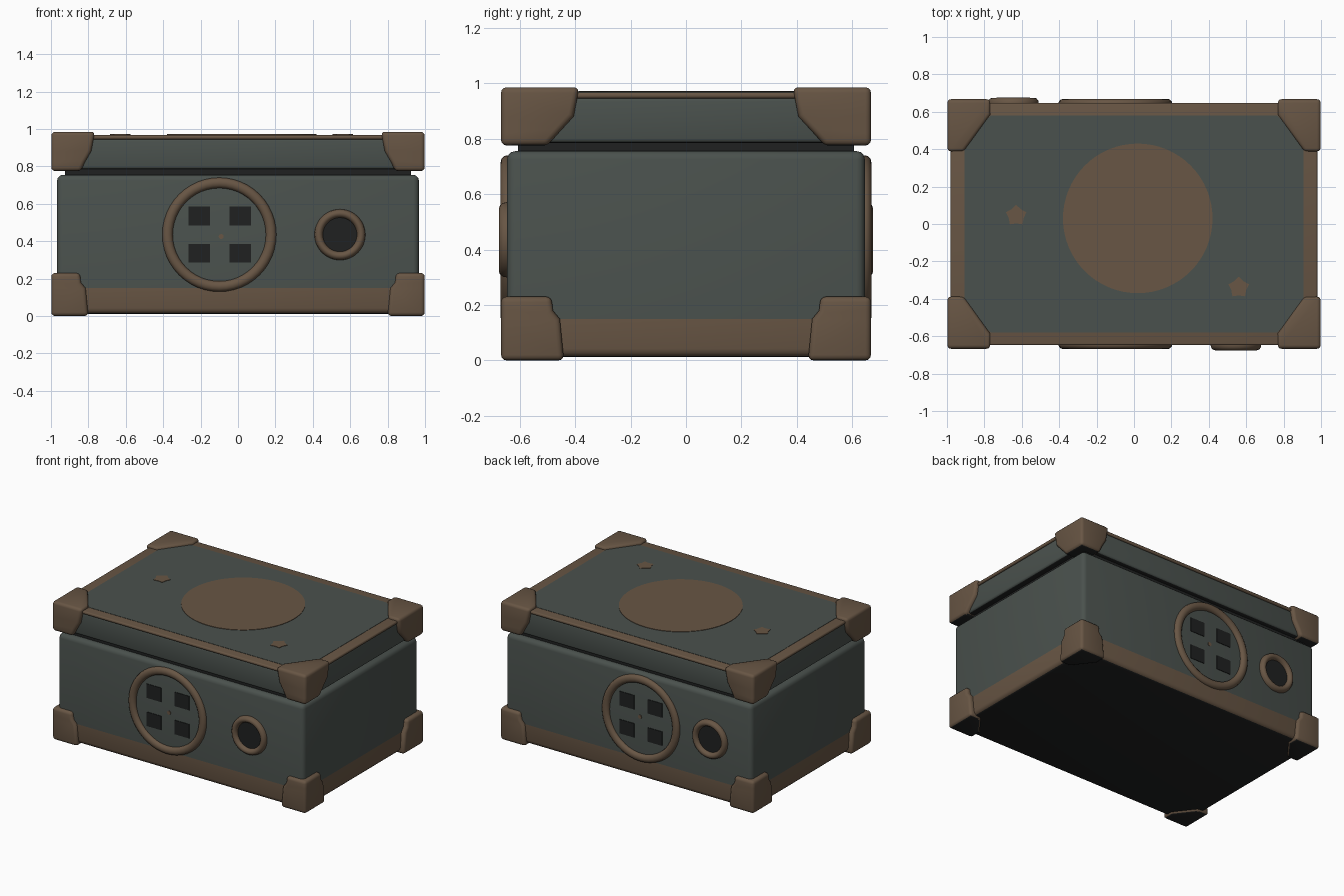
import bpy, bmesh, math
from mathutils import Matrix, Vector

if "Cube" in bpy.data.objects:
    bpy.data.objects.remove(bpy.data.objects["Cube"])


def material(name, rgb):
    m = bpy.data.materials.new(name)
    m.diffuse_color = (*rgb, 1)
    m.use_nodes = True
    m.node_tree.nodes["Principled BSDF"].inputs["Base Color"].default_value = m.diffuse_color
    return m


GREEN, BROWN, DARK = 0, 1, 2
MATS = [material("grey green", (0.068, 0.082, 0.074)),
        material("brown", (0.138, 0.092, 0.058)),
        material("near black", (0.014, 0.015, 0.015))]


def finish(name, bm, rule):
    """Turn a bmesh into a smooth object; rule(face) gives its colour."""
    bmesh.ops.recalc_face_normals(bm, faces=bm.faces)
    bm.normal_update()
    for f in bm.faces:
        f.material_index = rule(f) if callable(rule) else rule
    me = bpy.data.meshes.new(name)
    bm.to_mesh(me)
    bm.free()
    for m in MATS:
        me.materials.append(m)
    me.shade_smooth()
    me.set_sharp_from_angle(angle=math.radians(40))
    ob = bpy.data.objects.new(name, me)
    bpy.context.collection.objects.link(ob)
    return ob


def loft(name, rings, rule, bevel=0.0, cut=None, matrix=None):
    """Solid through rings of (x, y, z) points, with sharp edges rounded."""
    bm = bmesh.new()
    loops = [[bm.verts.new(p) for p in ring] for ring in rings]
    n = len(loops[0])
    bm.faces.new(loops[0])
    bm.faces.new(loops[-1])
    for a, b in zip(loops, loops[1:]):
        for i in range(n):
            j = (i + 1) % n
            bm.faces.new((a[i], a[j], b[j], b[i]))
    bmesh.ops.recalc_face_normals(bm, faces=bm.faces)
    if bevel:
        edges = [e for e in bm.edges if e.calc_face_angle(0) > 0.7]
        bmesh.ops.bevel(bm, geom=edges, offset=bevel, segments=3, profile=0.5,
                        affect='EDGES', clamp_overlap=True)
    if cut is not None:
        bmesh.ops.bisect_plane(bm, geom=bm.verts[:] + bm.edges[:] + bm.faces[:],
                               plane_co=(0, 0, cut), plane_no=(0, 0, 1))
    if matrix:
        bm.transform(matrix)
    return finish(name, bm, rule)


def box(name, x, y, z0, z1, rule, bevel=0.0, cut=None):
    rect = [(-x, -y), (x, -y), (x, y), (-x, y)]
    return loft(name, [[(*p, z) for p in rect] for z in (z0, z1)], rule, bevel, cut)


def plate(name, pts, z0, z1, mat, matrix=None):
    return loft(name, [[(*p, z) for p in pts] for z in (z0, z1)], mat, matrix=matrix)


def circle(cx, cy, r, n=48):
    return [(cx + r * math.cos(2 * math.pi * i / n),
             cy + r * math.sin(2 * math.pi * i / n)) for i in range(n)]


def ring(name, radius, tube, depth, matrix, n=48, m=12):
    bm = bmesh.new()
    g = [[bm.verts.new(((radius + tube * math.cos(v)) * math.cos(u),
                        (radius + tube * math.cos(v)) * math.sin(u),
                        depth * math.sin(v)))
          for v in (2 * math.pi * j / m for j in range(m))]
         for u in (2 * math.pi * i / n for i in range(n))]
    for i in range(n):
        for j in range(m):
            k, l = (i + 1) % n, (j + 1) % m
            bm.faces.new((g[i][j], g[k][j], g[k][l], g[i][l]))
    bm.transform(matrix)
    return finish(name, bm, BROWN)


# body with brown base band and dark underside
def body_rule(f):
    if f.normal.z < -0.9:
        return DARK
    return BROWN if f.calc_center_median().z < 0.15 else GREEN


box("chest_body", 0.967, 0.645, 0.012, 0.755, body_rule, 0.03, cut=0.15)
box("neck", 0.925, 0.605, 0.74, 0.80, DARK)

# lid, rim and top panel
box("lid", 0.972, 0.64, 0.785, 0.95,
    lambda f: DARK if f.normal.z < -0.9 else GREEN, 0.015)
box("lid_rim", 0.98, 0.648, 0.945, 0.967, BROWN, 0.009)
octagon = [(0.905, 0.41), (0.86, 0.475), (0.80, 0.55), (0.765, 0.58)]
panel = []
for sx, sy in ((1, 1), (-1, 1), (-1, -1), (1, -1)):
    q = [(sx * x, sy * y) for x, y in octagon]
    panel += q if sx * sy > 0 else q[::-1]
plate("lid_panel", panel, 0.964, 0.969, GREEN)
plate("lid_disc", circle(0.02, 0.03, 0.40, 64), 0.966, 0.972, BROWN)
for cx, cy in ((-0.63, 0.045), (0.56, -0.34)):
    star = [(cx + r * math.cos(a), cy + r * math.sin(a)) for r, a in
            ((0.058 if i % 2 else 0.042, math.pi * (i / 5 + 0.3)) for i in range(10))]
    plate("lid_spot", star, 0.966, 0.972, BROWN)


# corner caps; levels are (z, inner x, inner y)
def corner_cap(name, sx, sy, levels):
    X, Y = 0.998, 0.667
    rings = [[(sx * x, sy * y, z) for x, y in
              ((X, Y), (a, Y), (a, 0.585), (0.91, b), (X, b))] for z, a, b in levels]
    loft(name, rings, lambda f: DARK if f.normal.z < -0.9 else BROWN, 0.02)


for sx in (-1, 1):
    for sy in (-1, 1):
        corner_cap("lid_corner", sx, sy, [(0.775, 0.84, 0.50), (0.82, 0.82, 0.46),
                                          (0.88, 0.785, 0.405), (0.985, 0.765, 0.385)])
        corner_cap("base_corner", sx, sy, [(0.0, 0.80, 0.44), (0.15, 0.815, 0.455),
                                           (0.18, 0.84, 0.48), (0.23, 0.845, 0.485)])


# front and back fittings: big window ring with four panes, and a porthole
def on_wall(side, x, z, y):
    turn = Matrix.Rotation(math.pi / 2 * (1 if side < 0 else -1), 4, 'X')
    return Matrix.Translation(Vector((x, side * y, z))) @ turn


for side, label, port_x in ((-1, "front", 0.545), (1, "back", -0.645)):
    m = on_wall(side, -0.1, 0.435, 0.645)
    ring(label + "_window_ring", 0.277, 0.028, 0.024, m)
    for px in (-0.108, 0.112):
        for py in (-0.1, 0.1):
            pane = [(px - 0.057, py - 0.05), (px + 0.057, py - 0.05),
                    (px + 0.057, py + 0.05), (px - 0.057, py + 0.05)]
            plate(label + "_pane", pane, -0.003, 0.004, DARK, m)
    plate(label + "_window_stud", circle(0.01, -0.01, 0.014, 8), -0.003, 0.005, BROWN, m)
    p = on_wall(side, port_x, 0.435, 0.645)
    ring(label + "_porthole_ring", 0.113, 0.023, 0.03, p)
    plate(label + "_porthole_glass", circle(0, 0, 0.108, 32), -0.003, 0.005, DARK, p)
